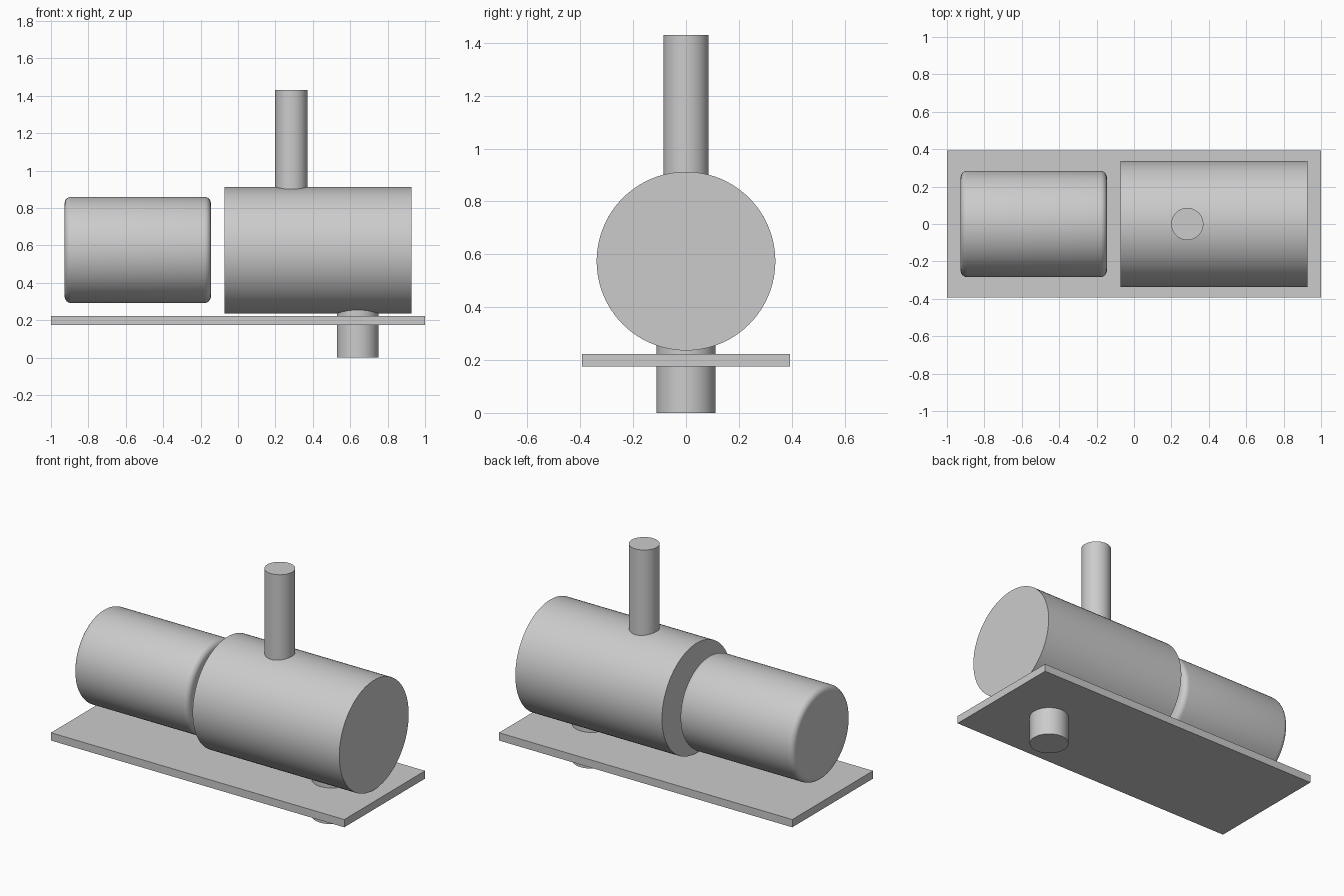
import bpy
import math

old = bpy.data.objects.get("Cube")
if old:
    bpy.data.objects.remove(old, do_unlink=True)

# One plain grey for every part
grey = bpy.data.materials.new("light_grey")
grey.use_nodes = True
colour = (0.6, 0.6, 0.6, 1)
grey.diffuse_color = colour
grey.node_tree.nodes["Principled BSDF"].inputs["Base Color"].default_value = colour


def cylinder(name, radius, start, end, axis, x=0, z=0, rounding=0):
    """Capped cylinder from start to end along the X or Z axis."""
    mid = (start + end) / 2
    along_x = axis == "X"
    bpy.ops.mesh.primitive_cylinder_add(
        vertices=96, radius=radius, depth=end - start,
        location=(mid, 0, z) if along_x else (x, 0, mid),
        rotation=(0, math.pi / 2 if along_x else 0, 0))
    obj = bpy.context.object
    obj.name = name
    obj.data.materials.append(grey)
    if rounding:
        bevel = obj.modifiers.new("rounded_rims", "BEVEL")
        bevel.width = rounding
        bevel.segments = 6
        bevel.limit_method = "ANGLE"
        bevel.angle_limit = math.radians(40)
        bpy.ops.object.modifier_apply(modifier=bevel.name)
    bpy.ops.object.shade_smooth_by_angle(angle=math.radians(35))
    return obj


# Flat mounting plate
bpy.ops.mesh.primitive_cube_add(size=1, location=(0, 0, 0.199))
plate = bpy.context.object
plate.name = "base_plate"
plate.scale = (2, 0.786, 0.048)
bpy.ops.object.transform_apply(location=False, rotation=False, scale=True)
plate.data.materials.append(grey)

# Horizontal drums
AXIS_Z = 0.574
cylinder("pump_casing", 0.338, -0.073, 0.927, "X", z=AXIS_Z)
cylinder("motor_body", 0.284, -0.927, -0.145, "X", z=AXIS_Z + 0.002, rounding=0.035)

# Vertical pipes, sunk into the casing
cylinder("outlet_pipe", 0.086, 0.86, 1.43, "Z", x=0.285)
cylinder("inlet_pipe", 0.112, 0, 0.3, "Z", x=0.64)
